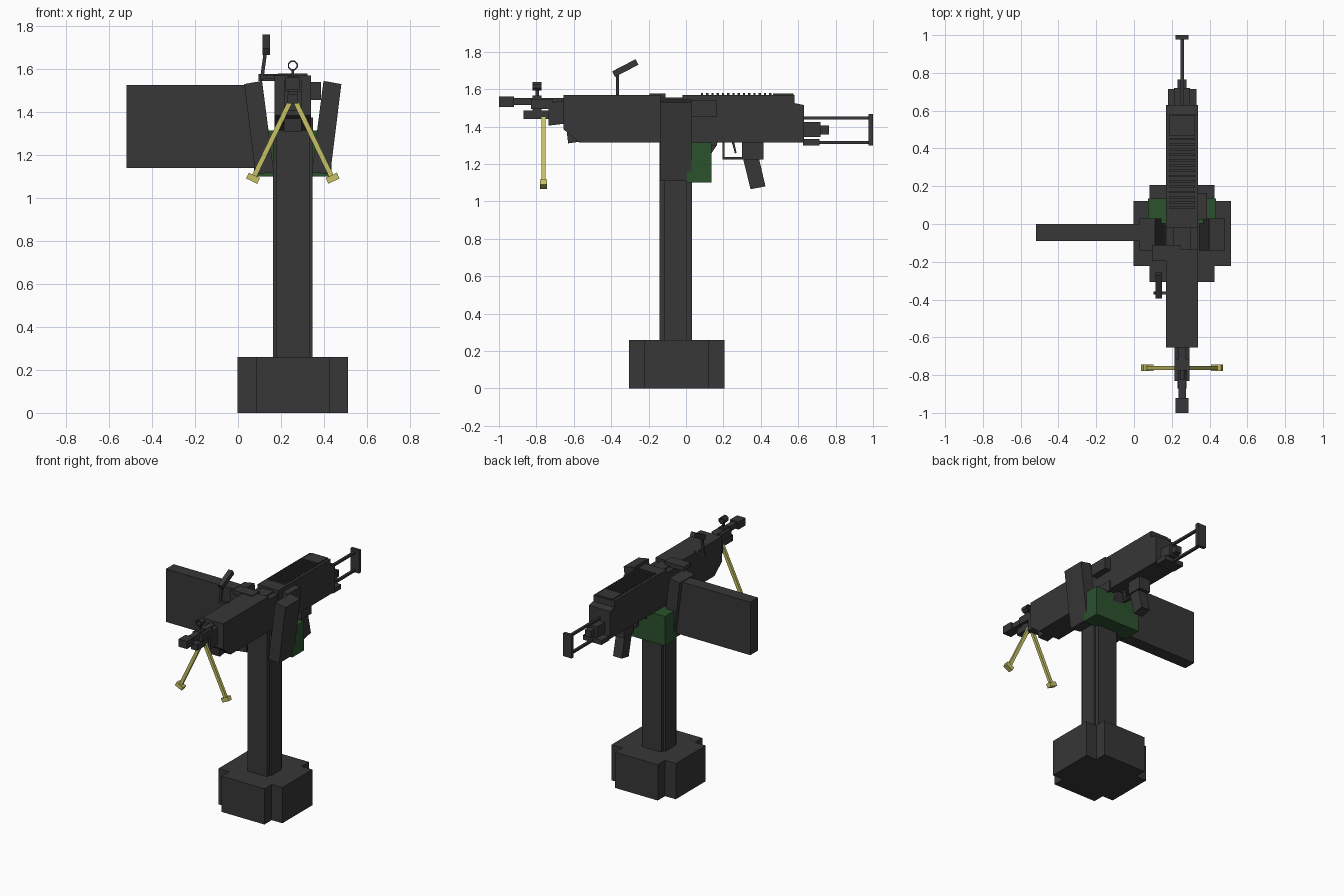
import bpy, bmesh, math
from mathutils import Vector

if "Cube" in bpy.data.objects:
    bpy.data.objects.remove(bpy.data.objects["Cube"])

CX = 0.255  # centre line of column and gun


def material(name, rgb):
    m = bpy.data.materials.new(name)
    m.diffuse_color = (*rgb, 1)
    m.use_nodes = True
    m.node_tree.nodes["Principled BSDF"].inputs["Base Color"].default_value = m.diffuse_color
    return m


GREY = material("dark grey", (0.038, 0.038, 0.038))
GREEN = material("olive green", (0.025, 0.085, 0.027))
YELLOW = material("pale yellow", (0.56, 0.53, 0.13))


def finish(name, bm, mat):
    bmesh.ops.recalc_face_normals(bm, faces=bm.faces)
    me = bpy.data.meshes.new(name)
    bm.to_mesh(me)
    bm.free()
    me.materials.append(mat)
    ob = bpy.data.objects.new(name, me)
    bpy.context.collection.objects.link(ob)
    return ob


def prism(name, pts, axis, lo, hi, mat=GREY):
    """Extrude a 2D outline along the given axis from lo to hi."""
    bm = bmesh.new()

    def place(p, t):
        c = list(p)
        c.insert("xyz".index(axis), t)
        return c
    face = bm.faces.new([bm.verts.new(place(p, lo)) for p in pts])
    ext = bmesh.ops.extrude_face_region(bm, geom=[face])
    shift = Vector((0, 0, 0))
    shift["xyz".index(axis)] = hi - lo
    bmesh.ops.translate(bm, vec=shift, verts=[v for v in ext["geom"] if isinstance(v, bmesh.types.BMVert)])
    return finish(name, bm, mat)


def box(name, x0, x1, y0, y1, z0, z1, mat=GREY):
    return prism(name, [(x0, y0), (x1, y0), (x1, y1), (x0, y1)], "z", z0, z1, mat)


def mid(name, half, y0, y1, z0, z1, mat=GREY):
    return box(name, CX - half, CX + half, y0, y1, z0, z1, mat)


def beam(name, a, b, w, d, mat=GREY):
    """Square bar between two points."""
    a, b = Vector(a), Vector(b)
    bm = bmesh.new()
    bmesh.ops.create_cube(bm, size=1)
    bmesh.ops.scale(bm, vec=(w, d, (b - a).length), verts=bm.verts)
    ob = finish(name, bm, mat)
    ob.location = (a + b) / 2
    ob.rotation_mode = "QUATERNION"
    # keep the bar's depth in the plane of its lean
    zax = (b - a).normalized()
    yax = Vector((0, 1, 0)) if abs(zax.y) < 0.3 else Vector((1, 0, 0)).cross(zax) * -1
    xax = yax.cross(zax).normalized()
    yax = zax.cross(xax)
    from mathutils import Matrix
    ob.rotation_quaternion = Matrix((xax, yax, zax)).transposed().to_quaternion()
    return ob


def cross(name, cy, ox, oy, ix, iy, z0, z1):
    """Plus-shaped block: outer half sizes ox, oy and inner ix, iy."""
    q = [(ox, iy), (ix, iy), (ix, oy)]
    pts = q + [(-x, y) for x, y in q[::-1]]
    pts += [(-x, -y) for x, y in q] + [(x, -y) for x, y in q[::-1]]
    return prism(name, [(CX + x, cy + y) for x, y in pts], "z", z0, z1)


# Stand
cross("base", -0.05, 0.258, 0.256, 0.172, 0.172, 0, 0.26)
cross("column", -0.055, 0.092, 0.086, 0.078, 0.059, 0.26, 1.315)

# Yoke arms either side of the gun
arm = [(0.143, 1.545), (0.226, 1.53), (0.174, 1.11), (0.088, 1.12)]
for s, side in ((1, "right"), (-1, "left")):
    prism("yoke_arm_" + side, [(CX + s * x, z) for x, z in arm], "y", -0.14, 0.03)

# Side shield and ammunition box
box("shield", -0.518, 0.085, -0.09, 0, 1.14, 1.525)
box("ammo_box", 0.075, 0.435, 0.003, 0.135, 1.10, 1.314, GREEN)

# Gun body
prism("handguard", [(-0.655, 1.57), (-0.655, 1.385), (-0.57, 1.315), (-0.135, 1.315), (-0.135, 1.57)],
      "x", CX - 0.085, CX + 0.085)
mid("feed_section", 0.083, -0.135, -0.02, 1.315, 1.545)
mid("feed_latch", 0.045, -0.135, -0.02, 1.545, 1.555)
prism("receiver", [(-0.02, 1.315), (0.63, 1.315), (0.63, 1.515), (0.58, 1.525), (0.58, 1.57), (-0.02, 1.57)],
      "x", CX - 0.085, CX + 0.085)
for i in range(14):
    y = 0.08 + i * 0.028
    mid("top_rib", 0.068, y, y + 0.012, 1.57, 1.58)
mid("rear_cover", 0.066, 0.465, 0.575, 1.57, 1.578)
box("side_feed_box", 0.335, 0.387, 0.025, 0.165, 1.455, 1.54)
box("side_plate", 0.335, 0.348, 0.03, 0.165, 1.3, 1.375)
prism("front_lug", [(-0.64, 1.39), (-0.63, 1.31), (-0.575, 1.318), (-0.57, 1.39)], "x", 0.215, 0.295)

# Barrel, gas tube and front sight
prism("barrel_collar", [(-0.735, 1.525), (-0.735, 1.405), (-0.65, 1.415), (-0.65, 1.54)], "x", 0.215, 0.295)
mid("barrel", 0.02, -0.93, -0.65, 1.515, 1.552)
mid("muzzle", 0.034, -1.0, -0.92, 1.505, 1.56)
mid("barrel_block", 0.04, -0.83, -0.715, 1.495, 1.548)
mid("gas_tube", 0.024, -0.87, -0.73, 1.44, 1.485)
mid("sight_post", 0.022, -0.822, -0.772, 1.445, 1.565)
mid("sight_stem", 0.006, -0.805, -0.785, 1.56, 1.6)
bm = bmesh.new()
rings = []
for y in (-0.822, -0.772):
    for r in (0.025, 0.018):
        rings.append([bm.verts.new((CX + r * math.cos((k + .5) * math.pi / 4), y,
                                    1.616 + r * math.sin((k + .5) * math.pi / 4))) for k in range(8)])
for a, b in ((0, 1), (1, 3), (3, 2), (2, 0)):
    for k in range(8):
        n = (k + 1) % 8
        bm.faces.new((rings[a][k], rings[a][n], rings[b][n], rings[b][k]))
finish("sight_ring", bm, GREY)

# Folding bipod
for s, side in ((1, "right"), (-1, "left")):
    top, foot = Vector((CX + s * 0.012, -0.762, 1.45)), Vector((CX + s * 0.178, -0.762, 1.105))
    beam("bipod_leg_" + side, top, foot, 0.023, 0.02, YELLOW)
    out = Vector((s * 0.026, 0, 0.0125))
    c = Vector((CX + s * 0.185, -0.762, 1.092))
    beam("bipod_foot_" + side, c - out, c + out, 0.03, 0.035, YELLOW)

# Carrying handle on the left side
beam("handle_arm", (0.185, -0.365, 1.566), (0.112, -0.365, 1.56), 0.016, 0.016)
beam("handle_rod", (0.11, -0.365, 1.55), (0.129, -0.365, 1.69), 0.016, 0.016)
prism("handle_grip", [(-0.395, 1.695), (-0.38, 1.665), (-0.255, 1.73), (-0.27, 1.76)], "x", 0.113, 0.148)
box("handle_hinge", 0.095, 0.25, -0.195, -0.11, 1.545, 1.576)

# Trigger group and grip
mid("trigger_guard_front", 0.012, 0.195, 0.207, 1.225, 1.315)
mid("trigger_guard_bottom", 0.012, 0.195, 0.31, 1.225, 1.238)
prism("trigger", [(0.245, 1.316), (0.258, 1.316), (0.27, 1.26), (0.262, 1.255)], "x", 0.247, 0.263)
mid("grip_mount", 0.045, 0.3, 0.415, 1.225, 1.32)
prism("pistol_grip", [(0.305, 1.23), (0.345, 1.065), (0.425, 1.08), (0.39, 1.23)], "x", 0.22, 0.29)
prism("magazine_catch", [(0.13, 1.318), (0.168, 1.318), (0.165, 1.3), (0.135, 1.255)], "x", 0.225, 0.285)

# Rear buffer and skeleton stock
mid("rear_block", 0.042, 0.63, 0.72, 1.345, 1.425)
mid("rear_knob", 0.024, 0.72, 0.765, 1.358, 1.405)
mid("stock_sleeve", 0.075, 0.625, 0.715, 1.3, 1.333)
mid("stock_rod_top", 0.009, 0.625, 0.98, 1.437, 1.453)
mid("stock_rod_bottom", 0.009, 0.7, 0.98, 1.307, 1.323)
mid("butt_plate", 0.034, 0.977, 1.0, 1.3, 1.467)
